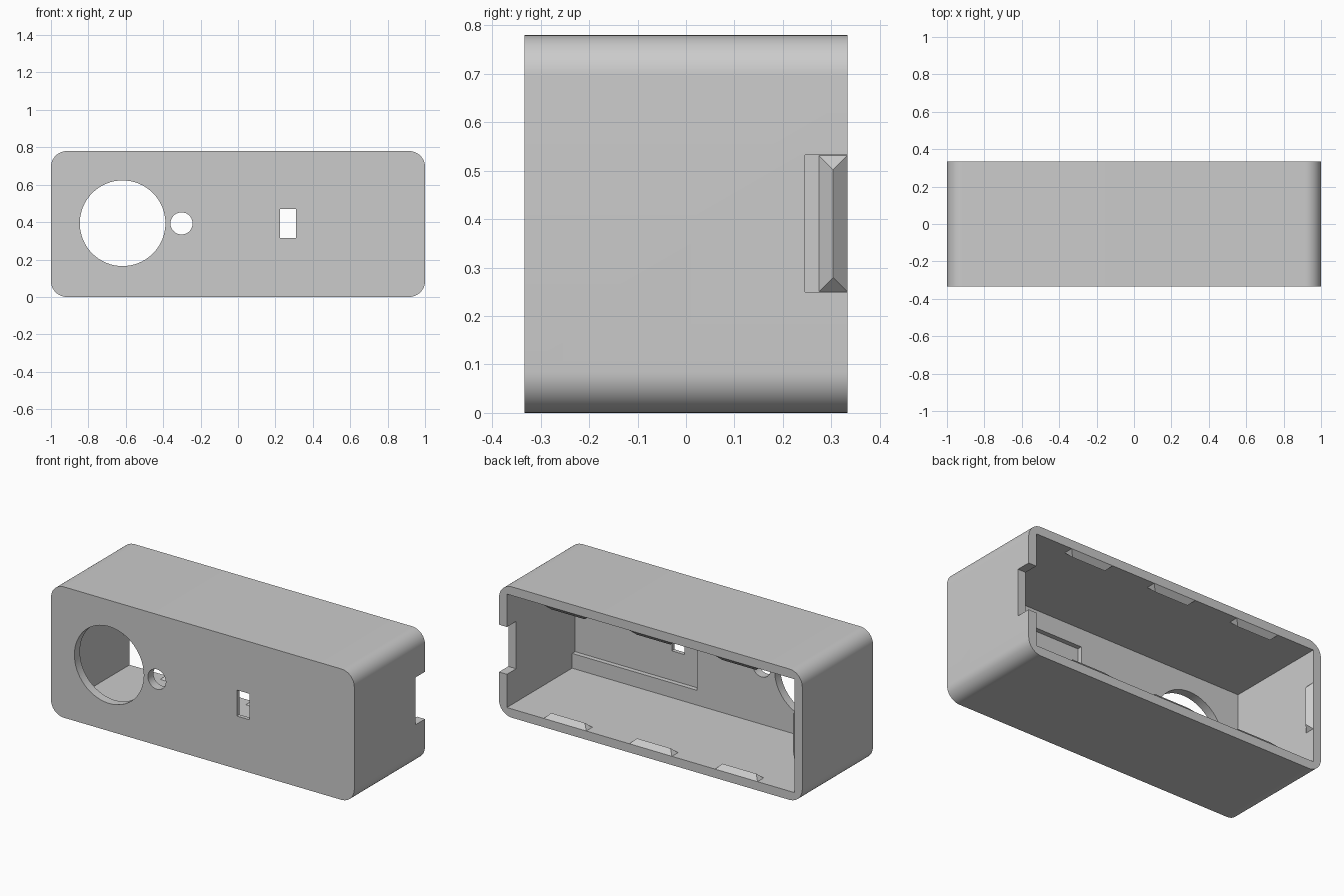
import bpy, bmesh, math
from mathutils import Matrix, Vector

cube = bpy.data.objects.get("Cube")
if cube:
    bpy.data.objects.remove(cube)

W, D, H, T = 1.0, 0.333, 0.78, 0.052   # half width, half depth, height, wall

grey = bpy.data.materials.new("light_grey")
grey.use_nodes = True
grey.diffuse_color = (0.6, 0.6, 0.6, 1)
grey.node_tree.nodes["Principled BSDF"].inputs["Base Color"].default_value = (0.6, 0.6, 0.6, 1)


def finish(name, bm):
    bmesh.ops.recalc_face_normals(bm, faces=bm.faces)
    mesh = bpy.data.meshes.new(name)
    bm.to_mesh(mesh)
    bm.free()
    mesh.materials.append(grey)
    obj = bpy.data.objects.new(name, mesh)
    bpy.context.collection.objects.link(obj)
    return obj


def box(name, x, y, z, radius=0):
    """Box from (min, max) ranges, optionally rounding the edges along y."""
    bm = bmesh.new()
    bmesh.ops.create_cube(bm, size=1)
    for v in bm.verts:
        v.co = Vector(r[0] + (c + 0.5) * (r[1] - r[0]) for c, r in zip(v.co, (x, y, z)))
    if radius:
        edges = [e for e in bm.edges if abs(e.verts[0].co.y - e.verts[1].co.y) > 0.01]
        bmesh.ops.bevel(bm, geom=edges, offset=radius, segments=12, profile=0.5, affect='EDGES')
    return finish(name, bm)


def hole(name, x, z, radius):
    bm = bmesh.new()
    place = Matrix.Translation((x, -D, z)) @ Matrix.Rotation(math.pi / 2, 4, 'X')
    bmesh.ops.create_cone(bm, cap_ends=True, segments=64, radius1=radius, radius2=radius,
                          depth=0.3, matrix=place)
    return finish(name, bm)


def snap_ridge(name, centre, along, inward):
    """Hipped catch lying on an inner wall beside the open back."""
    half, rise = 0.14, 0.029
    along, inward, back = Vector(along), Vector(inward), Vector((0, 1, 0))
    bm = bmesh.new()
    base = [bm.verts.new(Vector(centre) + along * a * half + back * b * rise)
            for a, b in ((-1, -1), (1, -1), (1, 1), (-1, 1))]
    left, right = [bm.verts.new(Vector(centre) + along * s * (half - rise) + inward * rise)
                   for s in (-1, 1)]
    a, b, c, d = base
    for face in ((a, b, c, d), (a, b, right, left), (c, d, left, right), (b, c, right), (d, a, left)):
        bm.faces.new(face)
    return finish(name, bm)


# Rounded shell, hollowed from the back
shell = box("case_shell", (-W, W), (-D, D), (0, H), 0.085)
cutters = [
    box("cavity_cutter", (-W + T, W - T), (-D + T, 0.6), (T, H - T)),
    box("front_pocket_cutter", (0.125, W - T), (-D + 0.024, -0.1), (0.14, 0.62)),
    box("side_notch_cutter", (0.85, 1.2), (0.246, 0.6), (0.25, 0.532)),
    box("slot_cutter", (0.225, 0.31), (-0.6, -0.1), (0.315, 0.47)),
    hole("large_hole_cutter", -0.617, 0.394, 0.229),
    hole("small_hole_cutter", -0.302, 0.393, 0.059),
]
for cutter in cutters:
    cutter.hide_render = True
    mod = shell.modifiers.new(cutter.name, 'BOOLEAN')
    mod.operation, mod.solver, mod.object = 'DIFFERENCE', 'EXACT', cutter

bpy.ops.object.select_all(action='DESELECT')
bpy.context.view_layer.objects.active = shell
shell.select_set(True)
for mod in list(shell.modifiers):
    bpy.ops.object.modifier_apply(modifier=mod.name)
for cutter in cutters:
    bpy.data.objects.remove(cutter)
bpy.ops.object.shade_smooth_by_angle(angle=math.radians(30))

# Snap ridges: three on the floor, three on the ceiling, one on the side
ridge_y = D - 0.029
for i, x in enumerate((-0.565, 0, 0.565), 1):
    snap_ridge(f"floor_ridge_{i}", (x, ridge_y, T), (1, 0, 0), (0, 0, 1))
    snap_ridge(f"ceiling_ridge_{i}", (x, ridge_y, H - T), (1, 0, 0), (0, 0, -1))
snap_ridge("side_ridge", (-W + T, ridge_y, 0.391), (0, 0, 1), (1, 0, 0))
